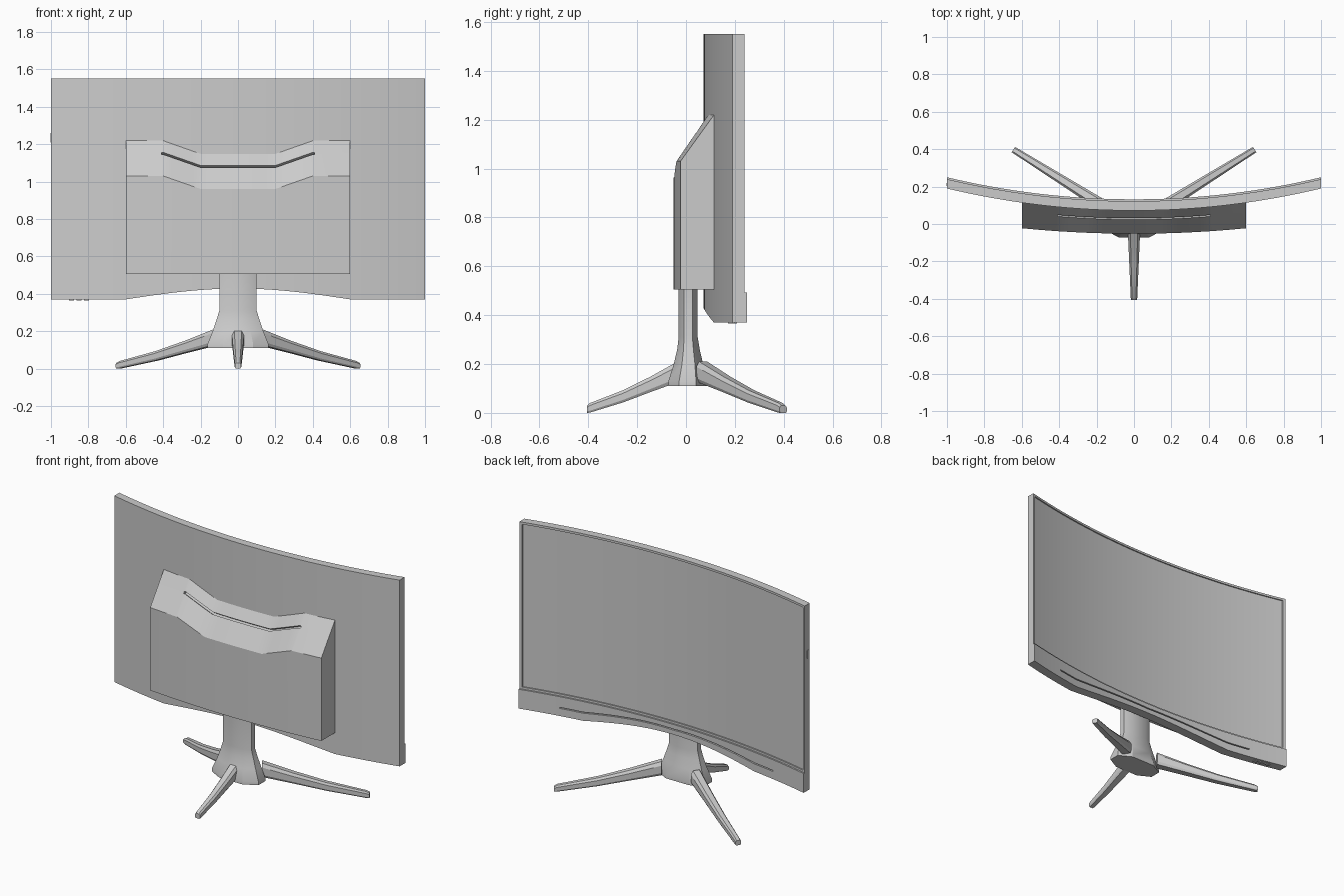
import bpy, bmesh, math
from mathutils import Vector

cube = bpy.data.objects.get("Cube")
if cube:
    bpy.data.objects.remove(cube, do_unlink=True)

grey = bpy.data.materials.new("light_grey")
grey.use_nodes = True
COLOUR = (0.6, 0.6, 0.6, 1)
grey.diffuse_color = COLOUR
grey.node_tree.nodes["Principled BSDF"].inputs["Base Color"].default_value = COLOUR


def loft(name, rings, angle=25):
    """Skin a list of closed rings and cap both ends."""
    bm = bmesh.new()
    loops = [[bm.verts.new(p) for p in ring] for ring in rings]
    n = len(loops[0])
    for a, b in zip(loops, loops[1:]):
        for i in range(n):
            j = (i + 1) % n
            bm.faces.new((a[i], a[j], b[j], b[i]))
    bm.faces.new(loops[0][::-1])
    bm.faces.new(loops[-1])
    bmesh.ops.remove_doubles(bm, verts=bm.verts, dist=1e-5)
    bmesh.ops.dissolve_degenerate(bm, edges=bm.edges, dist=1e-5)
    bmesh.ops.recalc_face_normals(bm, faces=bm.faces)
    mesh = bpy.data.meshes.new(name)
    bm.to_mesh(mesh)
    bm.free()
    obj = bpy.data.objects.new(name, mesh)
    bpy.context.collection.objects.link(obj)
    mesh.materials.append(grey)
    bpy.ops.object.select_all(action="DESELECT")
    obj.select_set(True)
    bpy.context.view_layer.objects.active = obj
    bpy.ops.object.shade_smooth_by_angle(angle=math.radians(angle))
    return obj


# Shared curvature of the display
RADIUS = 4.3


def arc(x):
    return RADIUS - math.sqrt(RADIUS ** 2 - x * x)


def columns(half, steps, breaks):
    """Even x positions plus doubled ones where a recess starts or ends."""
    xs = {round(-half + 2 * half * i / steps, 4) for i in range(steps + 1)}
    xs -= set(breaks) | {-b for b in breaks}
    out = [(x, x) for x in xs]
    for b in breaks:
        for s in (-b, b):
            out += [(s, s - 1e-3), (s, s + 1e-3)]
    return sorted(out)


# Display: curved shell with recessed screen, thicker chin and light groove
def bottom(x):
    t = max(0, 1 - abs(x) / 0.6)
    return 0.37 + 0.058 * math.sin(t * math.pi / 2)


def display_ring(x, probe):
    y = 0.072 + arc(x)
    inset = 0.008 if abs(probe) < 0.984 else 0
    cut = 0.012 if abs(probe) < 0.75 else 0
    low = bottom(x)
    g = low + 0.028 + 0.02 * min(1, abs(x) / 0.6)
    face, chin = y + 0.05, y + 0.06
    section = [(y, low), (y, 1.55), (face, 1.55), (face, 1.536),
               (face - inset, 1.536), (face - inset, 0.505), (face, 0.505),
               (face, 0.492), (chin, 0.492), (chin, g + 0.007),
               (chin - cut, g + 0.007), (chin - cut, g), (chin, g), (chin, low)]
    return [(x, a, b) for a, b in section]


loft("display", [display_ring(x, p) for x, p in columns(1, 40, (0.984, 0.75))], 20)


# Rear housing: slanted top dipping in the middle, with a thin vent slot
def housing_ring(x, probe):
    back, front = -0.052 + 0.7 * arc(x), 0.08 + arc(x)
    drop = 0.07 * min(1, max(0, (0.4 - abs(x)) / 0.2))
    ridge = Vector((0, back, 1.03 - drop))
    top = Vector((0, front, 1.23 - drop))
    cut = Vector((0, 0.8, -0.57)) * (0.02 if abs(probe) < 0.41 else 0)
    lip_a, lip_b = ridge.lerp(top, 0.575), ridge.lerp(top, 0.63)
    section = [Vector((0, back, 0.505)), ridge, lip_a, lip_a + cut,
               lip_b + cut, lip_b, top, Vector((0, front, 0.505))]
    return [(x, p.y, p.z) for p in section]


loft("rear_housing", [housing_ring(x, p) for x, p in columns(0.6, 24, (0.41,))], 15)


# Stand neck: eight-sided column flaring to the foot
def neck_ring(z, w, y0, y1):
    cx, cy = w * 0.5, (y1 - y0) * 0.28
    return [(w, y0 + cy, z), (w, y1 - cy, z), (w - cx, y1, z), (cx - w, y1, z),
            (-w, y1 - cy, z), (-w, y0 + cy, z), (cx - w, y0, z), (w - cx, y0, z)]


loft("stand_neck", [neck_ring(*r) for r in (
    (0.11, 0.163, -0.072, 0.085), (0.13, 0.163, -0.072, 0.085),
    (0.2, 0.135, -0.05, 0.07), (0.26, 0.115, -0.036, 0.056),
    (0.31, 0.1, -0.03, 0.048), (0.52, 0.1, -0.03, 0.048))])


# Stand legs: tapering, gently sagging, bevelled along the upper edges
def leg(name, start, end):
    start, end = Vector(start), Vector(end)
    side = (end - start).normalized().orthogonal()
    side = Vector((-(end - start).y, (end - start).x, 0)).normalized()
    rings = []
    for t, low, high in ((0, 0.125, 0.21), (0.3, 0.085, 0.148), (0.6, 0.043, 0.093),
                         (0.97, 0.001, 0.04), (1, 0, 0.03)):
        w = 0.033 - 0.016 * t
        c = start.lerp(end, t)
        h = high - low
        shape = ((-0.75, 0), (0.75, 0), (1, 0.2), (1, 0.75),
                 (0.6, 1), (-0.6, 1), (-1, 0.75), (-1, 0.2))
        rings.append([c + side * (w * u) + Vector((0, 0, low + h * v)) for u, v in shape])
    loft(name, rings)


leg("front_leg", (0, -0.035, 0), (0, -0.405, 0))
for label, s in (("left", 1), ("right", -1)):
    leg(label + "_rear_leg", (s * 0.12, 0.07, 0), (s * 0.645, 0.398, 0))


# Small controls: side button and lower-edge buttons
def box(name, x, y, z, sx, sy, sz):
    loft(name, [[(x + i * sx, y + a * sy, z + b * sz)
                 for a, b in ((-1, -1), (1, -1), (1, 1), (-1, 1))] for i in (-1, 1)])


box("side_button", -0.999, 0.21, 1.235, 0.004, 0.008, 0.025)
for i in range(3):
    x = -0.89 + 0.04 * i
    box("control_button_%d" % (i + 1), x, 0.105 + arc(x), 0.37, 0.014, 0.01, 0.005)
